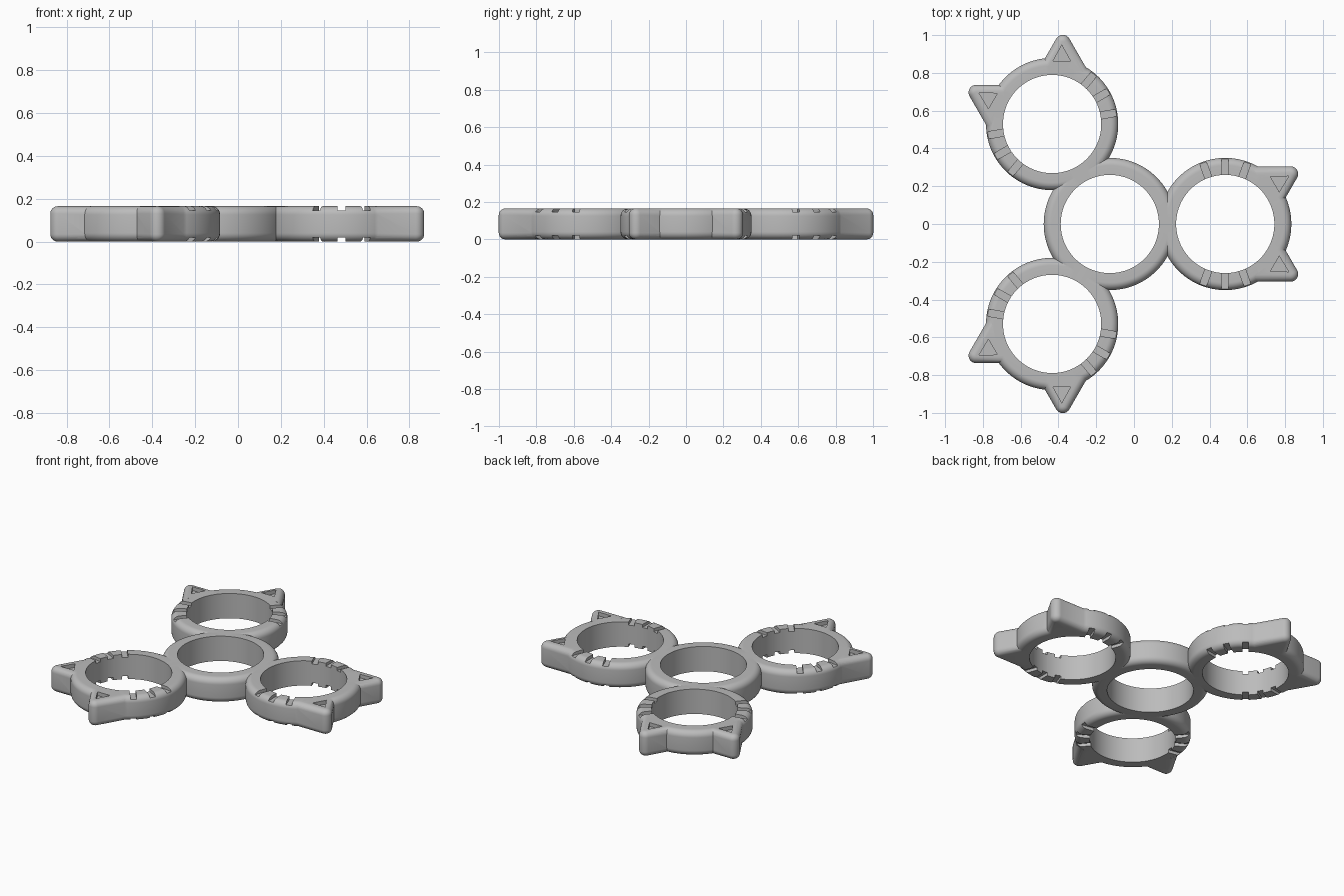
import bpy, bmesh, math
from mathutils import Matrix, Vector

if "Cube" in bpy.data.objects:
    bpy.data.objects.remove(bpy.data.objects["Cube"], do_unlink=True)

H = 0.165                      # thickness
R_OUT, R_IN, FILLET = 0.35, 0.26, 0.04
HUB_X, ARM = -0.128, 0.611     # hub centre and distance to outer rings
SEG = 96

grey = bpy.data.materials.new("plain grey")
grey.use_nodes = True
GREY = (0.5, 0.5, 0.5, 1)
grey.diffuse_color = GREY
grey.node_tree.nodes["Principled BSDF"].inputs["Base Color"].default_value = GREY


def make(name, bm):
    bmesh.ops.recalc_face_normals(bm, faces=bm.faces)
    mesh = bpy.data.meshes.new(name)
    bm.to_mesh(mesh)
    bm.free()
    mesh.materials.append(grey)
    obj = bpy.data.objects.new(name, mesh)
    bpy.context.collection.objects.link(obj)
    return obj


def combine(target, tools, operation):
    """Apply a boolean with each tool, then remove the tools."""
    for tool in tools:
        mod = target.modifiers.new("bool", 'BOOLEAN')
        mod.operation, mod.solver, mod.object = operation, 'EXACT', tool
        graph = bpy.context.evaluated_depsgraph_get()
        mesh = bpy.data.meshes.new_from_object(target.evaluated_get(graph))
        target.modifiers.clear()
        target.data = mesh
        bpy.data.objects.remove(tool, do_unlink=True)


def ring(name):
    """Ring with rounded outer rims and a sharp bore."""
    profile = [(R_IN, 0), (R_IN, H)]
    for start, z in ((90, H - FILLET), (0, FILLET)):
        for i in range(9):
            a = math.radians(start - i * 90 / 8)
            profile.append((R_OUT - FILLET + FILLET * math.cos(a), z + FILLET * math.sin(a)))
    bm = bmesh.new()
    loops = []
    for s in range(SEG):
        a = 2 * math.pi * s / SEG
        loops.append([bm.verts.new((r * math.cos(a), r * math.sin(a), z)) for r, z in profile])
    for s in range(SEG):
        p, q = loops[s], loops[(s + 1) % SEG]
        for i in range(len(profile)):
            j = (i + 1) % len(profile)
            bm.faces.new((p[i], q[i], q[j], p[j]))
    return make(name, bm)


def prism(points, z0, z1):
    bm = bmesh.new()
    face = bm.faces.new([bm.verts.new((x, y, z0)) for x, y in points])
    top = bmesh.ops.extrude_face_region(bm, geom=[face])["geom"]
    moved = [v for v in top if isinstance(v, bmesh.types.BMVert)]
    bmesh.ops.translate(bm, vec=(0, 0, z1 - z0), verts=moved)
    return bm


def ear(side):
    """Pointed ear with a rounded tip; its root stays square inside the ring."""
    tip = Vector((0.346, 0.265))
    pts = [(0.138, 0.305)]
    for i in range(11):
        a = math.radians(90 - 12 * i)
        pts.append((tip.x + 0.04 * math.cos(a), tip.y + 0.04 * math.sin(a)))
    pts.append((0.297, 0.10))
    bm = prism([(x, y * side) for x, y in pts], 0, H)
    root = [Vector((x, y * side)) for x, y in (pts[0], pts[-1])]

    def at_root(v):
        return any((v.co.xy - r).length < 1e-4 for r in root)
    rims = [e for e in bm.edges
            if abs(e.verts[0].co.z - e.verts[1].co.z) < 1e-5
            and not all(at_root(v) for v in e.verts)]
    bmesh.ops.bevel(bm, geom=rims, offset=0.035, segments=6, profile=0.5,
                    affect='EDGES', clamp_overlap=False)
    return make("ear", bm)


def ear_recess(side):
    pts = [(0.336, 0.253), (0.286, 0.170), (0.239, 0.251)]
    return make("recess_cutter", prism([(x, y * side) for x, y in pts], H - 0.025, H + 0.1))


def groove(angle, z):
    bm = bmesh.new()
    bmesh.ops.create_cube(bm, size=1, matrix=Matrix.Rotation(math.radians(angle), 4, 'Z')
                          @ Matrix.Translation((0.31, 0, z)) @ Matrix.Diagonal((0.2, 0.037, 0.04, 1)))
    return make("groove_cutter", bm)


# Outer ring with two ears and whisker grooves above and below
arm = ring("eared_ring")
combine(arm, [ear(1), ear(-1)], 'UNION')
cutters = [ear_recess(1), ear_recess(-1)]
cutters += [groove(side * (90 + d), z) for side in (1, -1) for d in (-20, 0, 20) for z in (0, H)]
combine(arm, cutters, 'DIFFERENCE')

# Hub with three eared rings around it
arms = []
for k in range(3):
    copy = bpy.data.objects.new("eared_ring", arm.data.copy())
    bpy.context.collection.objects.link(copy)
    copy.data.transform(Matrix.Rotation(math.radians(120 * k), 4, 'Z') @ Matrix.Translation((ARM, 0, 0)))
    arms.append(copy)
bpy.data.objects.remove(arm, do_unlink=True)
frame = ring("spinner_frame")
combine(frame, arms, 'UNION')
frame.data.transform(Matrix.Translation((HUB_X, 0, 0)))

bpy.ops.object.select_all(action='DESELECT')
frame.select_set(True)
bpy.context.view_layer.objects.active = frame
bpy.ops.object.shade_smooth_by_angle(angle=math.radians(30))
